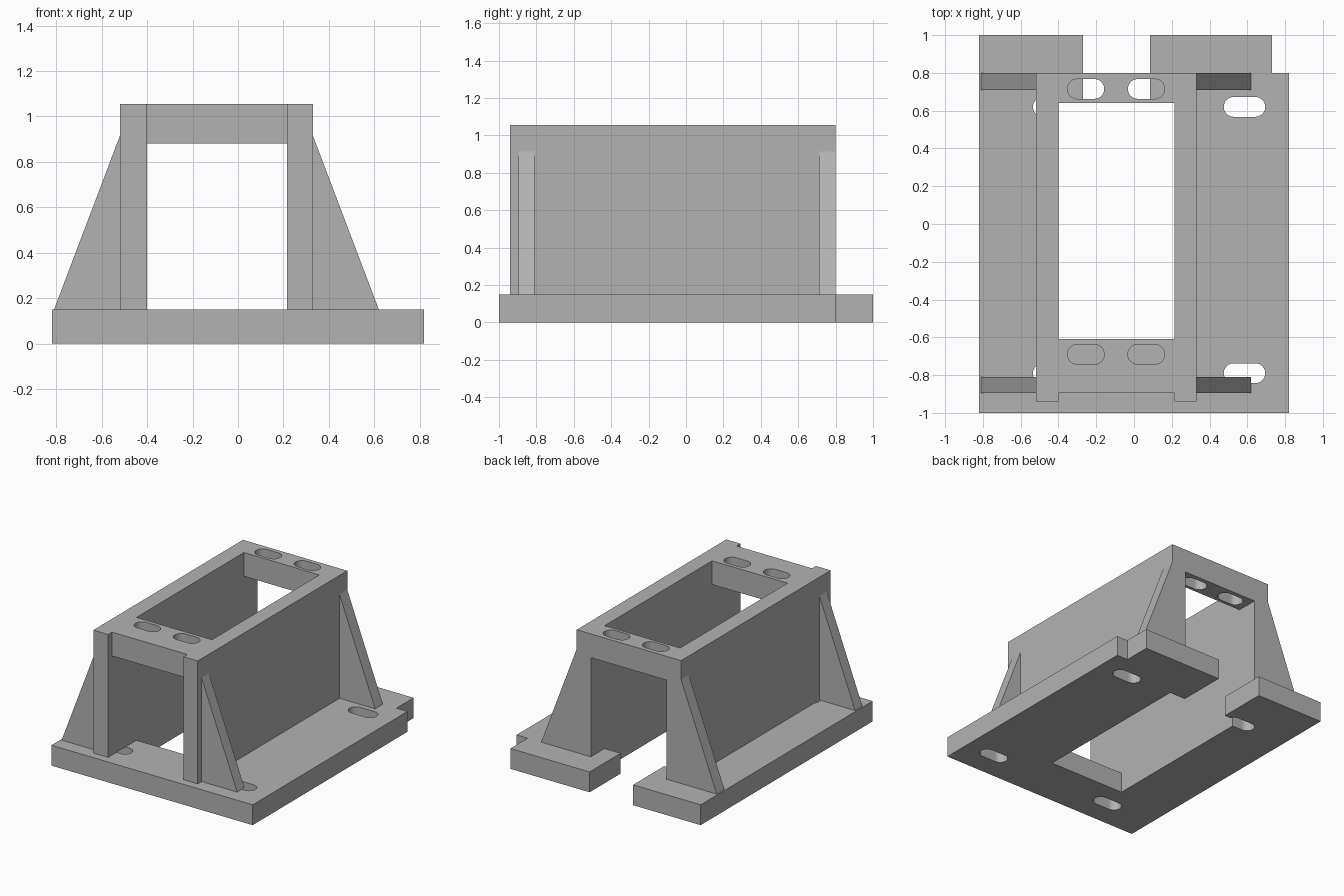
import bpy, bmesh, math

if "Cube" in bpy.data.objects:
    bpy.data.objects.remove(bpy.data.objects["Cube"])

grey = bpy.data.materials.new("machined_grey")
grey.diffuse_color = (0.45, 0.45, 0.45, 1)
grey.use_nodes = True
grey.node_tree.nodes["Principled BSDF"].inputs["Base Color"].default_value = grey.diffuse_color


def prism(name, outline, axis, lo, hi):
    """Extrude a 2D outline: axis 'z' takes (x, y) points, axis 'y' takes (x, z)."""
    bm = bmesh.new()
    place = (lambda p, h: (p[0], p[1], h)) if axis == 'z' else (lambda p, h: (p[0], h, p[1]))
    face = bm.faces.new([bm.verts.new(place(p, lo)) for p in outline])
    ext = bmesh.ops.extrude_face_region(bm, geom=[face])
    d = (0, 0, hi - lo) if axis == 'z' else (0, hi - lo, 0)
    bmesh.ops.translate(bm, vec=d, verts=[v for v in ext['geom'] if isinstance(v, bmesh.types.BMVert)])
    bmesh.ops.recalc_face_normals(bm, faces=bm.faces)
    me = bpy.data.meshes.new(name)
    bm.to_mesh(me)
    bm.free()
    me.materials.append(grey)
    ob = bpy.data.objects.new(name, me)
    bpy.context.collection.objects.link(ob)
    return ob


def box(name, x0, x1, y0, y1, z0, z1):
    return prism(name, [(x0, y0), (x1, y0), (x1, y1), (x0, y1)], 'z', z0, z1)


def slot(cx, cy, length, width, z0, z1, n=12):
    """Rounded slot cutter lying along x."""
    r, h = width / 2, (length - width) / 2
    pts = []
    for side, start in ((1, -math.pi / 2), (-1, math.pi / 2)):
        for i in range(n + 1):
            a = start + math.pi * i / n
            pts.append((cx + side * h + r * math.cos(a), cy + r * math.sin(a)))
    return prism("slot_cutter", pts, 'z', z0, z1)


def cut(target, cutter):
    """Subtract the cutter, bake the result and remove the cutter."""
    cutter.hide_render = True
    mod = target.modifiers.new("cut", 'BOOLEAN')
    mod.operation, mod.solver, mod.object = 'DIFFERENCE', 'EXACT', cutter
    bpy.context.view_layer.objects.active = target
    bpy.ops.object.modifier_apply(modifier=mod.name)
    bpy.data.objects.remove(cutter)


BASE, TOP = 0.15, 1.055
XL0, XL1, XR0, XR1 = -0.52, -0.40, 0.215, 0.33   # left and right wall faces

# Base plate: back tabs, central opening with a narrower neck leading out the back
plate = prism("base_plate", [
    (-0.82, -1), (0.82, -1), (0.82, 0.8), (0.73, 0.8), (0.73, 1), (0.085, 1),
    (0.085, 0.64), (XR0, 0.64), (XR0, -0.61), (XL1, -0.61), (XL1, 0.64),
    (-0.27, 0.64), (-0.27, 1), (-0.82, 1)], 'z', 0, BASE)
for x in (-0.425, 0.585):
    for y in (-0.79, 0.62):
        cut(plate, slot(x, y, 0.22, 0.105, -0.1, 0.3))

# Upright frame: two side walls joined by front and back beams
frame = box("upright_frame", XL0, XR1, -0.94, 0.8, BASE, TOP)
cut(frame, box("passage_cutter", XL1, XR0, -2, 2, -0.5, 0.88))
cut(frame, box("window_cutter", XL1, XR0, -0.61, 0.64, 0.5, 2))
cut(frame, box("recess_cutter", XL1, XR0, -2, -0.895, 0.5, 2))
for x in (-0.255, 0.065):
    for y in (-0.69, 0.715):
        cut(frame, slot(x, y, 0.195, 0.105, 0.7, 1.3))

# Triangular ribs bracing both walls
for side, wall, foot in (("left", XL0, -0.81), ("right", XR1, 0.62)):
    for end, y0, y1 in (("front", -0.895, -0.81), ("back", 0.71, 0.8)):
        prism(f"{end}_{side}_rib", [(wall, BASE), (foot, BASE), (wall, 0.915)], 'y', y0, y1)
